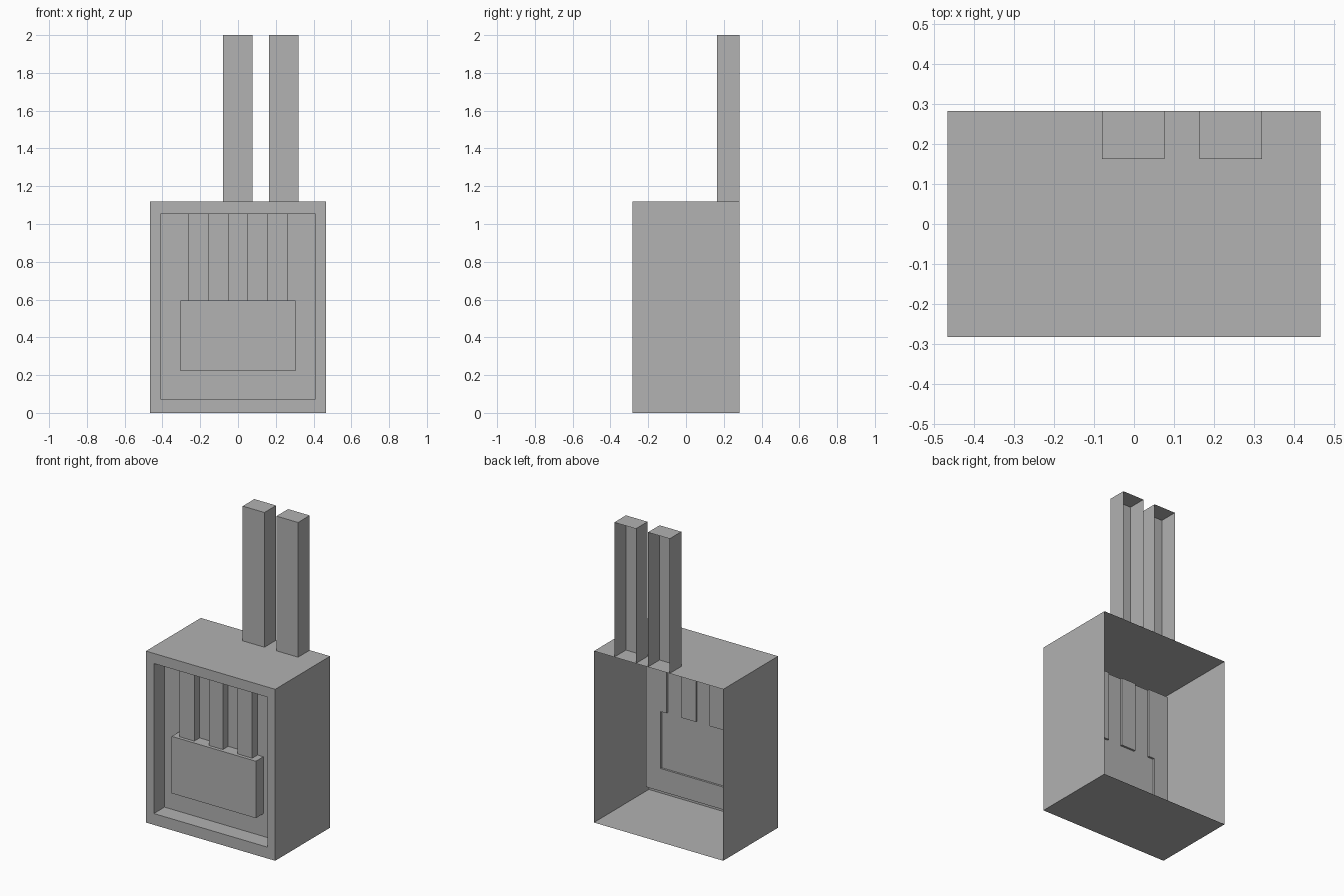
import bpy
import bmesh

cube = bpy.data.objects.get("Cube")
if cube:
    bpy.data.objects.remove(cube, do_unlink=True)

grey = bpy.data.materials.new("plain grey")
grey.use_nodes = True
grey.diffuse_color = (0.445, 0.445, 0.445, 1)
grey.node_tree.nodes["Principled BSDF"].inputs["Base Color"].default_value = grey.diffuse_color

HALF_W, HALF_D, BODY_H, TOP = 0.467, 0.283, 1.12, 2.0
RECESS = (0.41, 0.074, 1.054)           # half width, bottom, top
BLOCK = (0.304, 0.222, 0.594)
BARS = [(-0.262, -0.156), (-0.05, 0.05), (0.156, 0.262)]
PANEL_DEPTH, BAR_DEPTH, BLOCK_DEPTH, BACKING_DEPTH = 0.11, 0.055, 0.033, 0.097


def finish(name, bm):
    mesh = bpy.data.meshes.new(name)
    bm.to_mesh(mesh)
    bm.free()
    mesh.materials.append(grey)
    obj = bpy.data.objects.new(name, mesh)
    bpy.context.collection.objects.link(obj)
    return obj


def quad(bm, *corners):
    bm.faces.new([bm.verts.new(c) for c in corners])


def open_box(name, x0, x1, y0, y1, z0, z1, missing):
    """Thin-walled box without the walls that face the missing directions."""
    bm = bmesh.new()
    bmesh.ops.create_cube(bm, size=1)
    for v in bm.verts:
        v.co = (x1 if v.co.x > 0 else x0, y1 if v.co.y > 0 else y0, z1 if v.co.z > 0 else z0)
    bm.normal_update()
    gone = [f for f in bm.faces
            if any(f.normal["xyz".index(d[1])] * (1 if d[0] == "+" else -1) > 0.9 for d in missing)]
    bmesh.ops.delete(bm, geom=gone, context="FACES")
    return finish(name, bm)


def front_depth(x, z):
    """Distance of the stepped front behind the frame."""
    half, low, high = BLOCK
    if abs(x) < half and low < z < high:
        return BLOCK_DEPTH
    half, low, high = RECESS
    if abs(x) > half or not low < z < high:
        return 0
    if z > BLOCK[2] and any(a < x < b for a, b in BARS):
        return BAR_DEPTH
    return PANEL_DEPTH


def stepped_front():
    """Frame, recessed panel, bars and block as one stepped sheet."""
    bm = bmesh.new()
    xs = sorted([s * w for w in (HALF_W, RECESS[0], BLOCK[0]) for s in (-1, 1)]
                + [x for bar in BARS for x in bar])
    zs = [0, RECESS[1], BLOCK[1], BLOCK[2], RECESS[2], BODY_H]
    columns, rows = list(zip(xs, xs[1:])), list(zip(zs, zs[1:]))
    for i, (x0, x1) in enumerate(columns):
        for j, (z0, z1) in enumerate(rows):
            mx, mz = (x0 + x1) / 2, (z0 + z1) / 2
            y = front_depth(mx, mz) - HALF_D
            quad(bm, (x0, y, z0), (x1, y, z0), (x1, y, z1), (x0, y, z1))
            # Step walls towards the next column and the next row
            if i + 1 < len(columns):
                n = front_depth(sum(columns[i + 1]) / 2, mz) - HALF_D
                if n != y:
                    quad(bm, (x1, y, z0), (x1, n, z0), (x1, n, z1), (x1, y, z1))
            if j + 1 < len(rows):
                n = front_depth(mx, sum(rows[j + 1]) / 2) - HALF_D
                if n != y:
                    quad(bm, (x0, y, z1), (x1, y, z1), (x1, n, z1), (x0, n, z1))
    bmesh.ops.remove_doubles(bm, verts=bm.verts, dist=0.0005)
    bmesh.ops.dissolve_limit(bm, angle_limit=0.02, verts=bm.verts, edges=bm.edges)
    return finish("stepped_front", bm)


def backing(name, x0, x1, z0, z1):
    """Sheet that closes the rear of a raised block."""
    bm = bmesh.new()
    y = BACKING_DEPTH - HALF_D
    quad(bm, (x1, y, z0), (x0, y, z0), (x0, y, z1), (x1, y, z1))
    return finish(name, bm)


# Body shell, open at the back
open_box("body_shell", -HALF_W, HALF_W, -HALF_D, HALF_D, 0, BODY_H, ("-y", "+y"))
stepped_front()

# Rear sheets of the block and the bars
backing("block_back", -BLOCK[0], BLOCK[0], BLOCK[1], BLOCK[2])
for name, (a, b) in zip(("right", "middle", "left"), BARS):
    backing(name + "_bar_back", a, b, BLOCK[2], RECESS[2])

# Two chimneys, open at the back
for name, a, b in (("middle_chimney", -0.08, 0.077), ("left_chimney", 0.164, 0.32)):
    open_box(name, a, b, 0.163, HALF_D, BODY_H, TOP, ("+y", "-z"))
